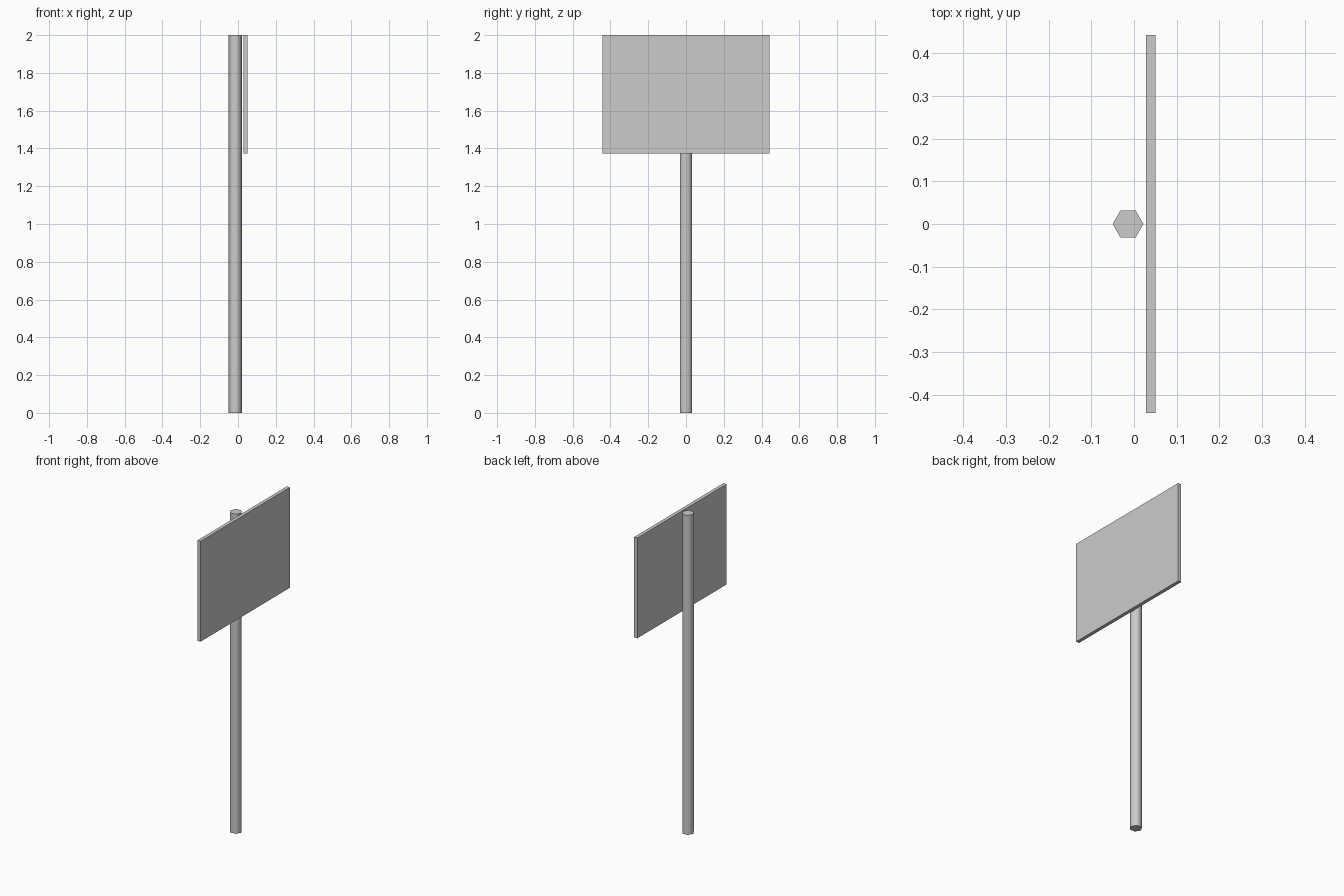
import bpy
import math

if "Cube" in bpy.data.objects:
    bpy.data.objects.remove(bpy.data.objects["Cube"])

# Hexagonal post, corners pointing along x, smooth sides with sharp caps
bpy.ops.mesh.primitive_cylinder_add(vertices=6, radius=0.036, depth=2.0,
                                    location=(-0.014, 0, 1.0),
                                    rotation=(0, 0, math.radians(30)))
post = bpy.context.object
post.name = "post"
bpy.ops.object.shade_smooth_by_angle(angle=math.radians(70))

# Flat rectangular sign board, standing just clear of the post
bpy.ops.mesh.primitive_cube_add(size=1, location=(0.039, 0, 1.686))
board = bpy.context.object
board.name = "sign_board"
board.scale = (0.022, 0.884, 0.628)
bpy.ops.object.transform_apply(location=False, rotation=False, scale=True)
